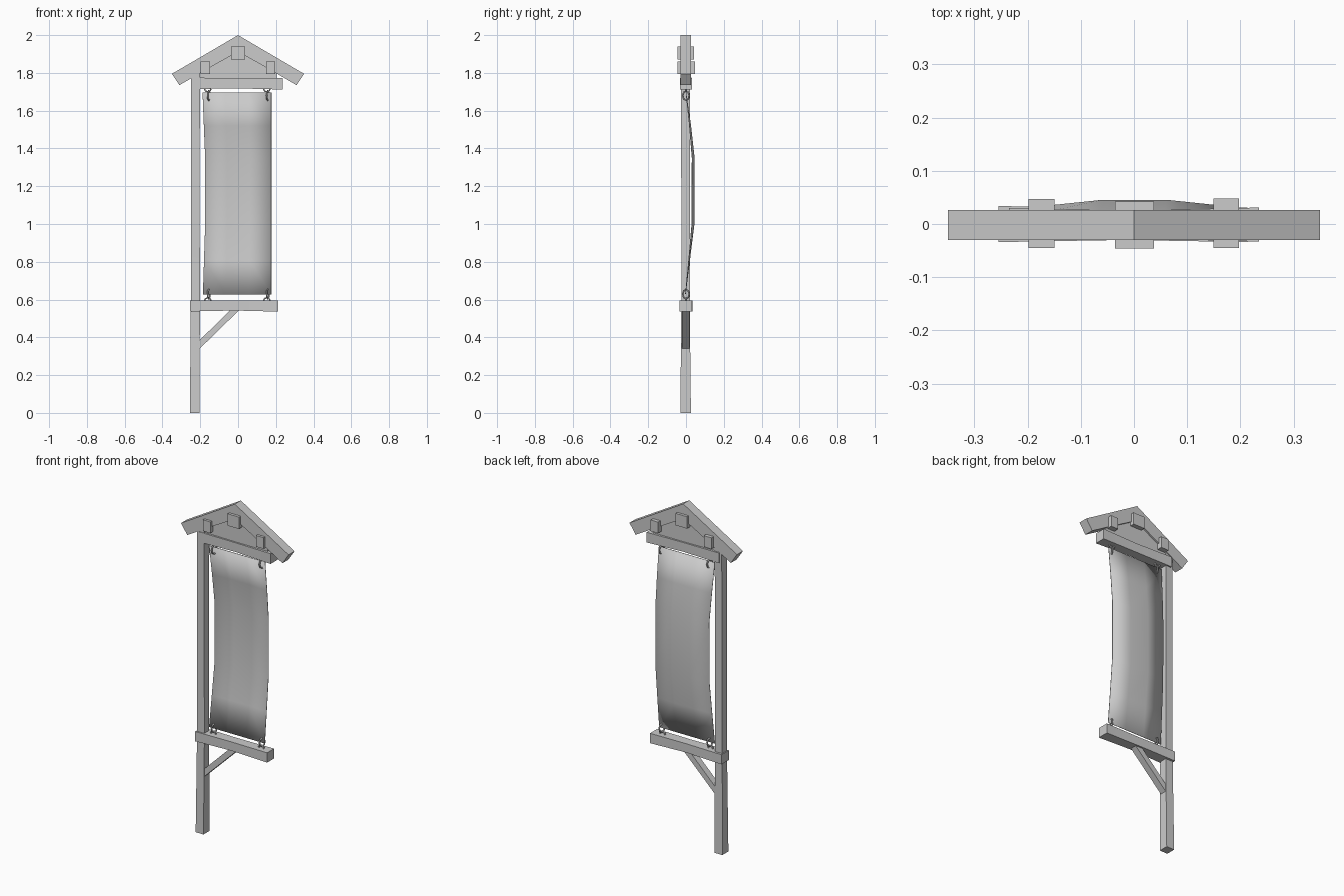
import bpy, bmesh, math
from mathutils import Vector

if "Cube" in bpy.data.objects:
    bpy.data.objects.remove(bpy.data.objects["Cube"])

grey = bpy.data.materials.new("weathered_grey")
grey.diffuse_color = (0.6, 0.6, 0.6, 1)
grey.use_nodes = True
grey.node_tree.nodes["Principled BSDF"].inputs["Base Color"].default_value = grey.diffuse_color


def finish(name, bm, angle=35):
    bmesh.ops.recalc_face_normals(bm, faces=bm.faces)
    me = bpy.data.meshes.new(name)
    bm.to_mesh(me)
    bm.free()
    me.materials.append(grey)
    ob = bpy.data.objects.new(name, me)
    bpy.context.collection.objects.link(ob)
    bpy.ops.object.select_all(action='DESELECT')
    ob.select_set(True)
    bpy.context.view_layer.objects.active = ob
    bpy.ops.object.shade_smooth_by_angle(angle=math.radians(angle))
    return ob


def loft(name, rings):
    """Closed solid through equal-sized rings of points."""
    bm = bmesh.new()
    vs = [[bm.verts.new(p) for p in r] for r in rings]
    n = len(vs[0])
    for a, b in zip(vs, vs[1:]):
        for i in range(n):
            j = (i + 1) % n
            bm.faces.new((a[i], a[j], b[j], b[i]))
    bm.faces.new(vs[0])
    bm.faces.new(vs[-1])
    return finish(name, bm)


def prism(name, outline, y0, y1):
    return loft(name, [[(x, y, z) for x, z in outline] for y in (y0, y1)])


def block(name, x0, x1, y0, y1, z0, z1):
    return prism(name, [(x0, z0), (x1, z0), (x1, z1), (x0, z1)], y0, y1)


def beam(name, sections):
    """Hand-hewn horizontal beam: sections are x, y0, y1, z0, z1."""
    return loft(name, [[(x, a, c), (x, b, c), (x, b, d), (x, a, d)]
                       for x, a, b, c, d in sections])


def tube(name, pts, r, closed=False):
    cu = bpy.data.curves.new(name, 'CURVE')
    cu.dimensions = '3D'
    cu.bevel_depth = r
    cu.bevel_resolution = 1
    cu.use_fill_caps = True
    sp = cu.splines.new('POLY')
    sp.points.add(len(pts) - 1)
    for p, c in zip(sp.points, pts):
        p.co = (*c, 1)
    sp.use_cyclic_u = closed
    cu.materials.append(grey)
    ob = bpy.data.objects.new(name, cu)
    bpy.context.collection.objects.link(ob)


# Upright post, slightly tapered
loft("post", [[(x0, y0, z), (x1, y0, z), (x1, y1, z), (x0, y1, z)]
              for z, x0, x1, y0, y1 in ((0, -.255, -.204, -.03, .026),
                                        (.55, -.25, -.202, -.025, .02),
                                        (1.2, -.248, -.203, -.025, .02),
                                        (1.81, -.248, -.202, -.027, .022))])

# Beams above and below the banner
beam("lower_beam", ((-.255, -.034, .034, .537, .594), (-.02, -.03, .028, .542, .594),
                    (.213, -.034, .031, .536, .594)))
beam("upper_beam", ((-.235, -.03, .03, 1.715, 1.775), (0, -.027, .025, 1.718, 1.772),
                    (.235, -.033, .031, 1.712, 1.772)))

# Diagonal brace
prism("brace", [(-.208, .335), (-.208, .38), (-.035, .55), (.012, .55)], -.021, .018)

# Roof boards, mirrored
for side, s in (("left", -1), ("right", 1)):
    prism("roof_" + side, [(0, 2), (s * .15, 1.912), (s * .35, 1.795),
                           (s * .31, 1.735), (s * .15, 1.828), (0, 1.912)], -.03, .026)

# Gable infill under the roof
prism("gable_panel", [(-.205, 1.765), (.205, 1.765), (.205, 1.81), (0, 1.93), (-.205, 1.81)],
      -.018, .016)

# Purlin ends
block("ridge_purlin", -.036, .038, -.046, .042, 1.87, 1.94)
block("purlin_left", -.198, -.149, -.045, .047, 1.795, 1.861)
block("purlin_right", .149, .197, -.045, .048, 1.795, 1.861)

# Billowing banner cloth
bm = bmesh.new()
rows = []
for z, y, left in ((1.695, 0, -.188), (1.52, .018, -.181), (1.35, .032, -.174), (1.0, .031, -.174),
                   (.81, .014, -.18), (.628, -.003, -.186)):
    bow = .014 * min(1, max(0, y) / .03)
    rows.append([bm.verts.new((left + (.176 - left) * t, y + bow * math.sin(math.pi * t), z))
                 for t in (0, .33, .67, 1)])
for a, b in zip(rows, rows[1:]):
    for i in range(3):
        bm.faces.new((a[i], a[i + 1], b[i + 1], b[i]))
cloth = finish("banner", bm, 60)
mod = cloth.modifiers.new("thickness", 'SOLIDIFY')
mod.thickness = .003
mod.offset = 0

# Eyelets on the beams and rope loops through the cloth corners
for x in (-.155, .157):
    for level, zb, d in (("upper", 1.712, -1), ("lower", .597, 1)):
        tag = level + ("_left" if x < 0 else "_right")
        tube("eyelet_" + tag, [(x - .005 + .016 * math.cos(a), 0, zb + .012 * math.sin(a))
                               for a in [k * math.pi / 4 for k in range(8)]], .0045, True)
        tube("rope_loop_" + tag,
             [(x + .006 * math.cos(a), .017 * math.cos(a),
               zb + d * (.032 + .025 * math.sin(a)))
              for a in [k * math.pi / 4 for k in range(8)]], .0045, True)
